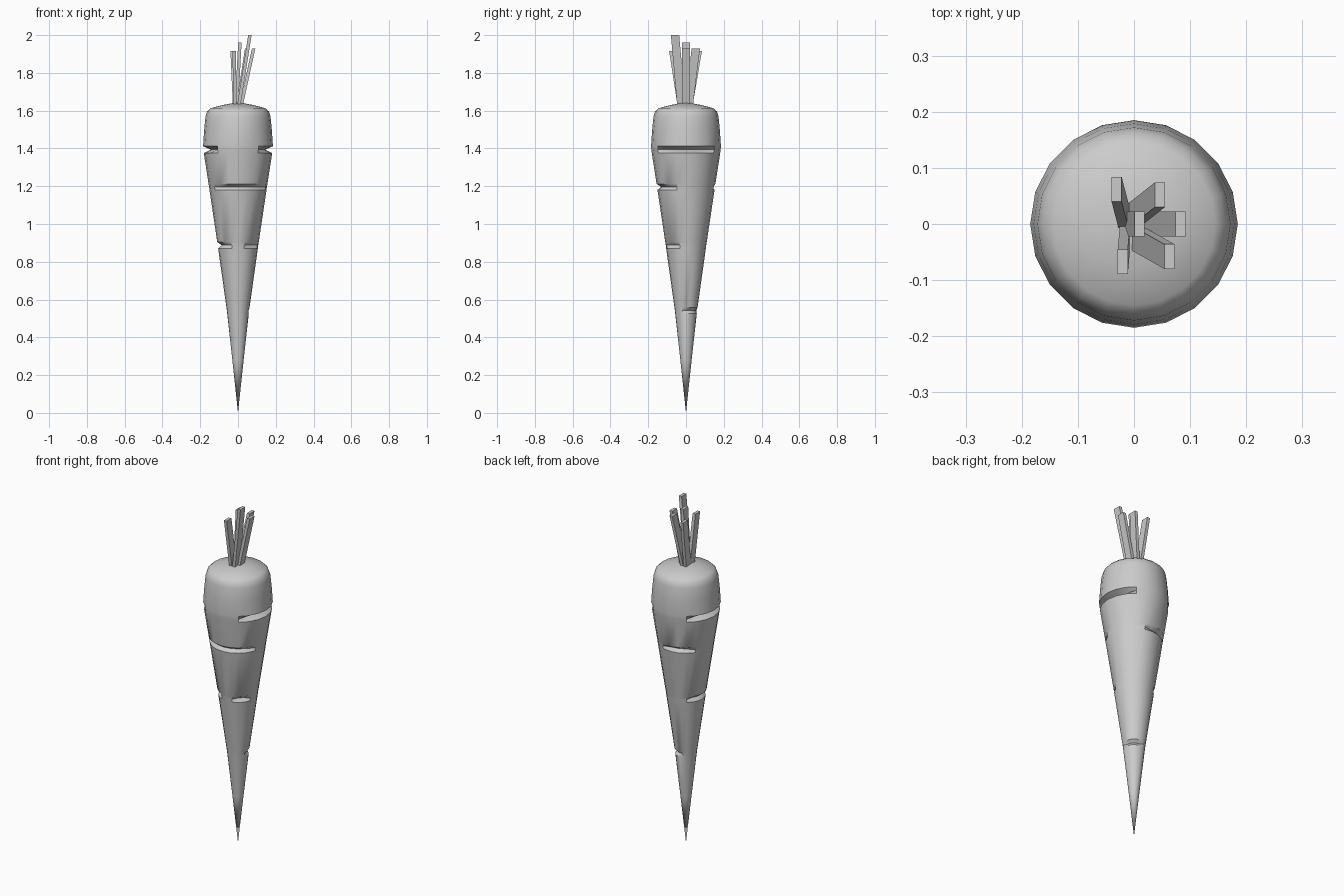
import bpy, bmesh, math
from mathutils import Vector

if "Cube" in bpy.data.objects:
    bpy.data.objects.remove(bpy.data.objects["Cube"])

SIDES = 20  # 18 degrees per side


def finish(bm, name, smooth):
    bmesh.ops.recalc_face_normals(bm, faces=bm.faces)
    me = bpy.data.meshes.new(name)
    bm.to_mesh(me)
    bm.free()
    ob = bpy.data.objects.new(name, me)
    bpy.context.collection.objects.link(ob)
    if smooth:
        bpy.ops.object.select_all(action='DESELECT')
        ob.select_set(True)
        bpy.context.view_layer.objects.active = ob
        bpy.ops.object.shade_smooth_by_angle(angle=math.radians(35))
    return ob


# Root: (radius, height, groove depth, side numbers that are cut in)
profile = [
    (0.030, 0.28, 0, ()),
    (0.057, 0.525, 0, ()),
    (0.059, 0.542, 0.014, range(0, 6)),
    (0.061, 0.557, 0, ()),
    (0.105, 0.87, 0, ()),
    (0.107, 0.888, 0.02, [8, 9, 10, 11, 12, 13, 17, 18]),
    (0.110, 0.905, 0, ()),
    (0.151, 1.18, 0, ()),
    (0.153, 1.197, 0.02, [5, 6, 7, 13, 14, 15, 16, 17, 18]),
    (0.156, 1.213, 0, ()),
    (0.181, 1.375, 0, ()),
    (0.183, 1.394, 0.038, [18, 19, 0, 1, 2, 8, 9, 10, 11, 12]),
    (0.185, 1.412, 0, ()),
    (0.179, 1.50, 0, ()),
    (0.172, 1.57, 0, ()),
    (0.163, 1.597, 0, ()),
    (0.145, 1.613, 0, ()),
    (0.080, 1.630, 0, ()),
]
bm = bmesh.new()
rings = []
for r, z, depth, cut in profile:
    ring = []
    for i in range(SIDES):
        a = 2 * math.pi * i / SIDES
        rr = r - (depth if i in cut else 0)
        ring.append(bm.verts.new((rr * math.cos(a), rr * math.sin(a), z)))
    rings.append(ring)
tip = bm.verts.new((0, 0, 0))
crown = bm.verts.new((0, 0, 1.645))
for i in range(SIDES):
    j = (i + 1) % SIDES
    bm.faces.new((tip, rings[0][j], rings[0][i]))
    bm.faces.new((crown, rings[-1][i], rings[-1][j]))
    for lo, hi in zip(rings, rings[1:]):
        bm.faces.new((lo[i], lo[j], hi[j], hi[i]))
finish(bm, "carrot_root", True)

# Cut stems: base (x, y) and top (x, y, z) of each leaning bar
stems = [
    ((-0.018, 0.012), (-0.031, 0.062, 1.915)),
    ((-0.002, 0.014), (0.046, 0.052, 1.93)),
    ((0.015, 0.0), (0.083, 0.0, 1.93)),
    ((-0.008, 0.0), (0.010, 0.0, 1.96)),
    ((0.003, -0.024), (0.063, -0.058, 2.0)),
    ((-0.016, -0.022), (-0.020, -0.067, 1.915)),
]
for n, (base, top) in enumerate(stems, 1):
    bm = bmesh.new()
    bmesh.ops.create_cube(bm, size=1)
    for v in bm.verts:
        c = Vector(top) if v.co.z > 0 else Vector((*base, 1.62))
        v.co = c + Vector((v.co.x * 0.018, v.co.y * 0.044, 0))
    finish(bm, f"stem_{n}", False)
